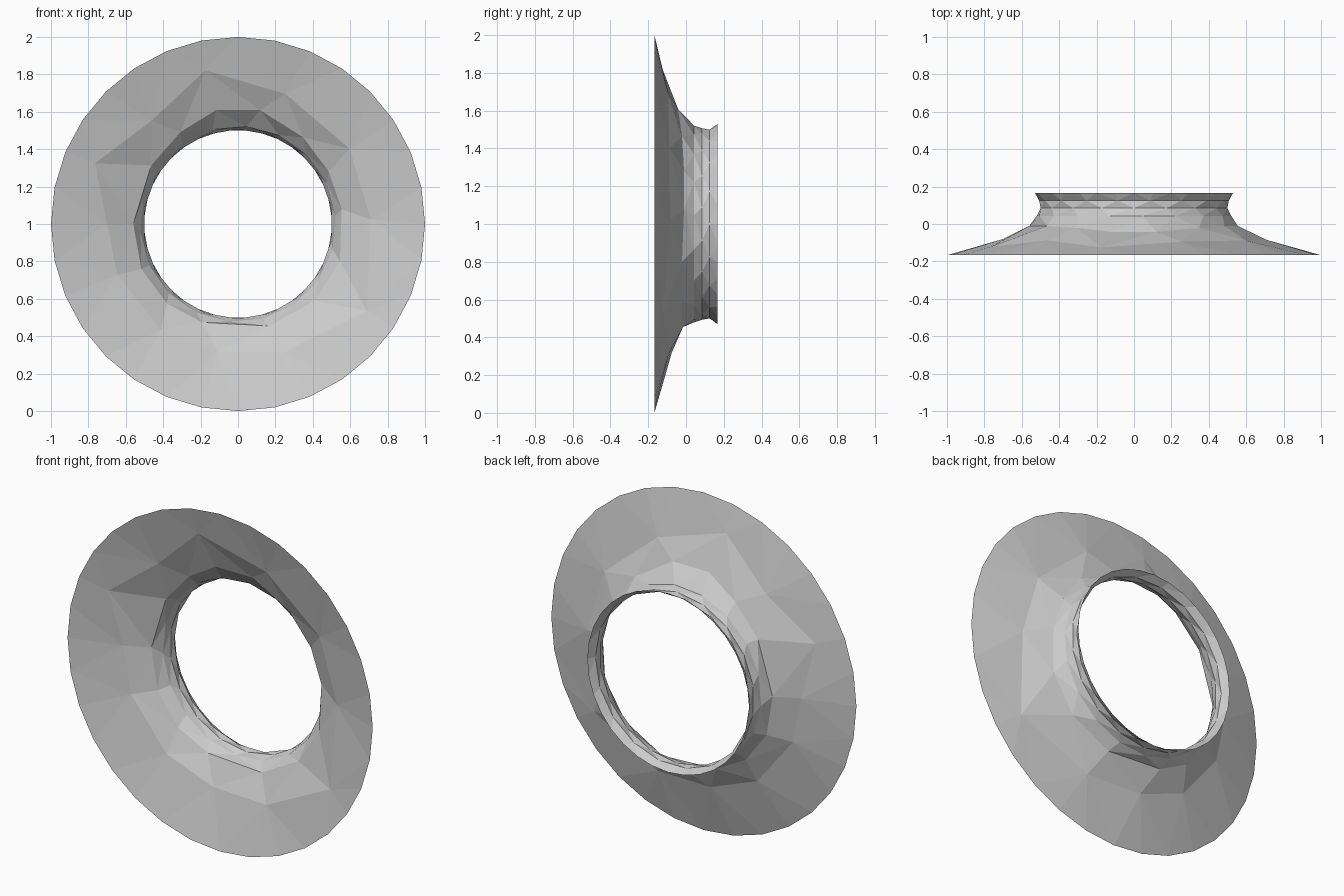
import bpy, bmesh
from math import sin, cos, radians

if "Cube" in bpy.data.objects:
    bpy.data.objects.remove(bpy.data.objects["Cube"])

# Flare profile: radius -> depth along y (front edge to throat)
PROFILE = [(0.50, 0.085), (0.52, 0.042), (0.54, 0.0), (0.62, -0.042),
           (0.71, -0.085), (0.84, -0.125), (1.0, -0.167)]


def depth(r):
    for (r0, y0), (r1, y1) in zip(PROFILE, PROFILE[1:]):
        if r <= r1:
            return y0 + (y1 - y0) * (r - r0) / (r1 - r0)
    return PROFILE[-1][1]


bm = bmesh.new()


def ring(points):
    """points: (angle in degrees, radius, y); returns (angle, vertex) pairs."""
    return [(a, bm.verts.new((r * cos(radians(a)), y, 1 + r * sin(radians(a)))))
            for a, r, y in points]


def even(n, r, y, start=0.0):
    return ring([(start + 360 * i / n, r, y) for i in range(n)])


def stitch(outer, inner):
    """Triangulate between two rings that may have different vertex counts."""
    o = outer + [(outer[0][0] + 360, outer[0][1])]
    n = inner + [(inner[0][0] + 360, inner[0][1])]
    i = j = 0
    while i < len(o) - 1 or j < len(n) - 1:
        step_outer = j == len(n) - 1 or (
            i < len(o) - 1 and o[i][0] + o[i + 1][0] <= n[j][0] + n[j + 1][0])
        if step_outer:
            tri = (o[i][1], o[i + 1][1], n[j][1])
            i += 1
        else:
            tri = (o[i][1], n[j + 1][1], n[j][1])
            j += 1
        bm.faces.new(tri)


# Wide irregular facets of the flare
belt = [(2, .71), (34, .72), (70, .74), (102, .84), (130, .72), (157, .83),
        (180, .70), (203, .70), (234, .70), (261, .69), (290, .73), (326, .83)]
collar = [(8, .56), (30, .56), (53, .58), (79, .62), (101, .62), (122, .58),
          (146, .56), (180, .56), (205, .57), (228, .57), (250, .56),
          (287, .57), (315, .58), (340, .58)]

rings = [
    even(32, 1.0, -0.167),
    ring([(a, r, depth(r)) for a, r in belt]),
    ring([(a, r, depth(r)) for a, r in collar]),
    even(18, 0.523, 0.042, 5),
    even(18, 0.507, 0.085, 10),      # throat
    even(18, 0.507, 0.125, 0),
    even(32, 0.53, 0.167),           # rear lip
]
for a, b in zip(rings, rings[1:]):
    stitch(a, b)

bmesh.ops.recalc_face_normals(bm, faces=bm.faces)
mesh = bpy.data.meshes.new("flared_ring")
bm.to_mesh(mesh)
bm.free()
bpy.context.collection.objects.link(bpy.data.objects.new("flared_ring", mesh))
